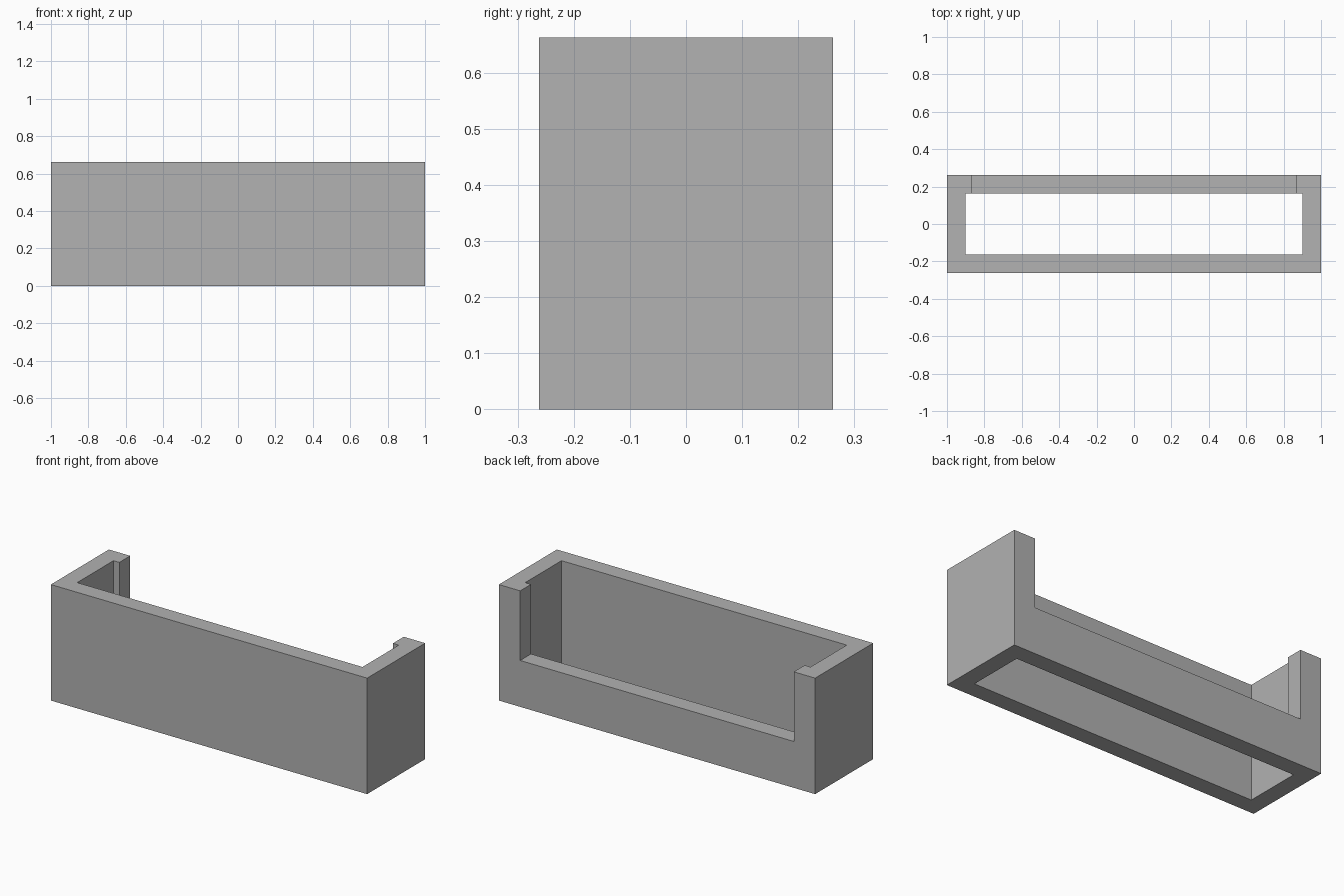
import bpy
import bmesh
from mathutils import Matrix, Vector

old = bpy.data.objects.get("Cube")
if old:
    bpy.data.objects.remove(old, do_unlink=True)

HALF_X, HALF_Y, HEIGHT = 1.0, 0.262, 0.663
WALL = 0.098          # thickness of all four walls
NOTCH_X = 0.865       # half width of the opening in the back wall
NOTCH_Z = 0.265       # height of the low back wall

grey = bpy.data.materials.new("plain_grey")
grey.use_nodes = True
grey.diffuse_color = (0.445, 0.445, 0.445, 1)
grey.node_tree.nodes["Principled BSDF"].inputs["Base Color"].default_value = grey.diffuse_color


def box(name, low, high):
    low, high = Vector(low), Vector(high)
    bm = bmesh.new()
    bmesh.ops.create_cube(bm, size=1, matrix=Matrix.Translation((low + high) / 2)
                          @ Matrix.Diagonal((*(high - low), 1)))
    mesh = bpy.data.meshes.new(name)
    bm.to_mesh(mesh)
    bm.free()
    mesh.materials.append(grey)
    obj = bpy.data.objects.new(name, mesh)
    bpy.context.collection.objects.link(obj)
    return obj


def cut(target, cutter):
    cutter.hide_render = True
    mod = target.modifiers.new(cutter.name, 'BOOLEAN')
    mod.operation = 'DIFFERENCE'
    mod.solver = 'EXACT'
    mod.object = cutter
    bpy.context.view_layer.objects.active = target
    bpy.ops.object.modifier_apply(modifier=mod.name)
    bpy.data.objects.remove(cutter, do_unlink=True)


# Outer block, open through top and bottom
frame = box("wall_frame", (-HALF_X, -HALF_Y, 0), (HALF_X, HALF_Y, HEIGHT))
inner_x, inner_y = HALF_X - WALL, HALF_Y - WALL
cut(frame, box("cavity_cutter", (-inner_x, -inner_y, -1), (inner_x, inner_y, 1)))

# Wide opening in the upper back wall, leaving a small return at each end
cut(frame, box("notch_cutter", (-NOTCH_X, 0, NOTCH_Z), (NOTCH_X, 1, 1)))
